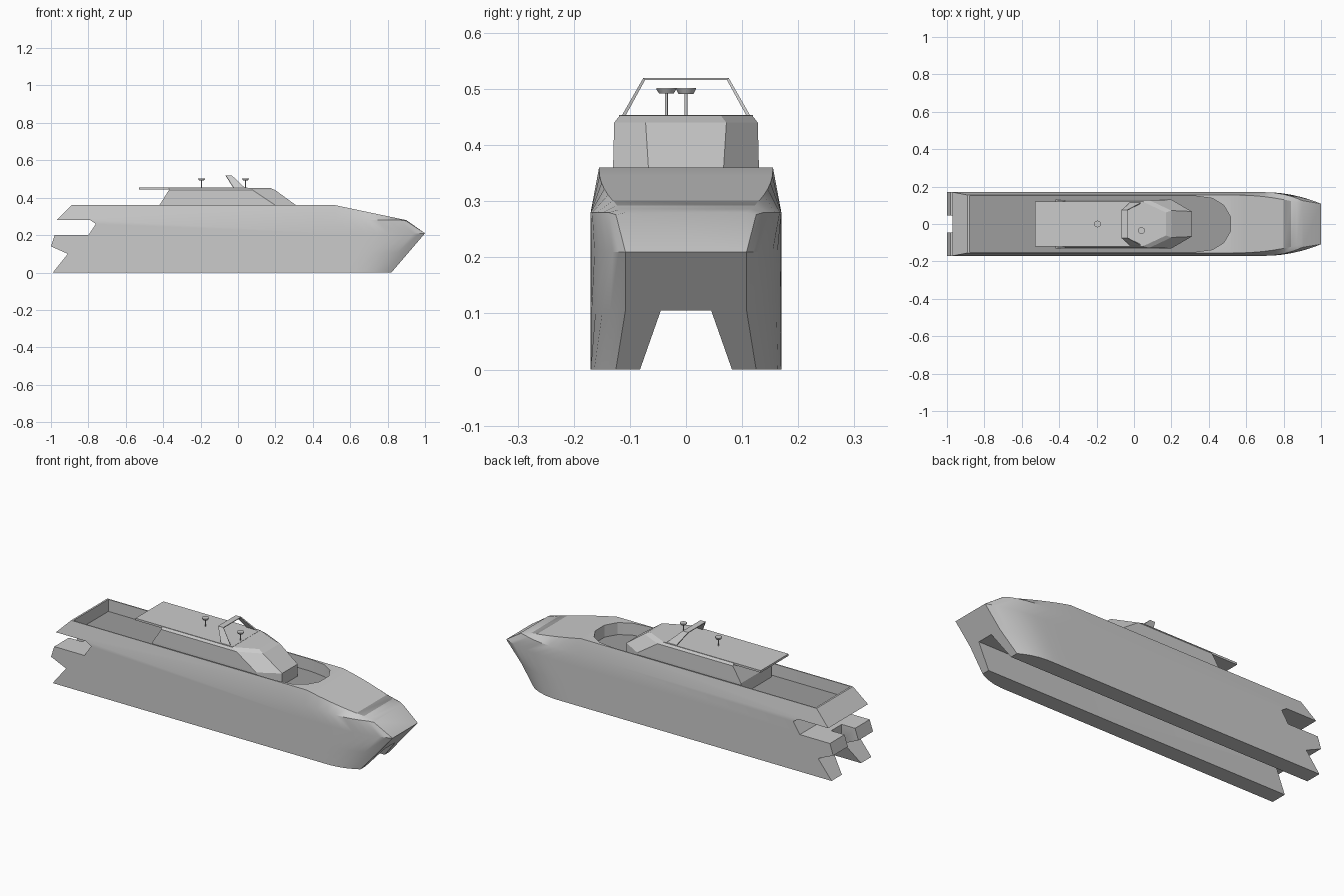
import bpy, bmesh, math
from mathutils import Vector

if "Cube" in bpy.data.objects:
    bpy.data.objects.remove(bpy.data.objects["Cube"])


def make_mat(name, value):
    m = bpy.data.materials.new(name)
    m.use_nodes = True
    col = (value, value, value, 1)
    m.diffuse_color = col
    m.node_tree.nodes["Principled BSDF"].inputs["Base Color"].default_value = col
    return m


light_grey = make_mat("light grey", 0.6)
deck_grey = make_mat("deck grey", 0.34)


def loft(name, rings, front_caps=None, mats=(light_grey,)):
    """Skin closed rings of points into a solid."""
    bm = bmesh.new()
    vs = [[bm.verts.new(p) for p in ring] for ring in rings]
    n = len(rings[0])
    for a, b in zip(vs, vs[1:]):
        for i in range(n):
            j = (i + 1) % n
            bm.faces.new((a[i], a[j], b[j], b[i]))
    for cap in front_caps or [range(n)]:
        bm.faces.new([vs[0][i] for i in cap])
    bm.faces.new(vs[-1])
    bmesh.ops.recalc_face_normals(bm, faces=bm.faces)
    mesh = bpy.data.meshes.new(name)
    bm.to_mesh(mesh)
    bm.free()
    for m in mats:
        mesh.materials.append(m)
    ob = bpy.data.objects.new(name, mesh)
    bpy.context.collection.objects.link(ob)
    return ob


def activate(ob):
    bpy.ops.object.select_all(action='DESELECT')
    ob.select_set(True)
    bpy.context.view_layer.objects.active = ob


def smooth(ob, angle=28):
    activate(ob)
    bpy.ops.object.shade_smooth_by_angle(angle=math.radians(angle))


def cut(ob, cutter):
    cutter.hide_render = True
    mod = ob.modifiers.new("cut", 'BOOLEAN')
    mod.operation = 'DIFFERENCE'
    mod.solver = 'EXACT'
    mod.object = cutter
    activate(ob)
    bpy.ops.object.modifier_apply(modifier=mod.name)
    bpy.data.objects.remove(cutter)


def mirrored(half):
    return half + [(x, -y, z) for x, y, z in reversed(half)]


# Twin hull: sections follow the raked bow, then run straight aft
def ease(d, front, full, length):
    return full - (full - front) * max(0, 1 - d / length) ** 2


def hull_ring(d, aft=False):
    top = 0.28 + 0.08 * min(1, d / 0.38)
    half = [
        (0.91, 0.045, 0.105),
        (0.82, 0.082, 0),
        (0.82, ease(d, 0.125, 0.17, 0.16), 0),
        (0.91, ease(d, 0.108, 0.17, 0.24), 0.105),
        (1.0, ease(d, 0.108, 0.17, 0.3), 0.21),
        (0.9, ease(d, 0.125, 0.17, 0.2), min(0.28, top - 0.004)),
        (0.9, ease(d, 0.108, 0.155, 0.36), top),
    ]
    return mirrored([(-1.06 if aft else x - d, y, z) for x, y, z in half])


steps = [0, 0.03, 0.06, 0.1, 0.15, 0.2, 0.25, 0.31, 0.38, 0.5]
rings = [hull_ring(d) for d in steps] + [hull_ring(2, True)]
bow_caps = [[0, 1, 2, 3, 4, 9, 10, 11, 12, 13], [4, 5, 6, 7, 8, 9]]
hull = loft("hull", rings, bow_caps, (light_grey, deck_grey))

# Stepped stern profile, cut right across
stern = [(-1.006, -0.02), (-0.99, 0), (-0.91, 0.1), (-1.0, 0.14), (-0.98, 0.2),
         (-0.8, 0.2), (-0.76, 0.26), (-0.79, 0.28), (-0.97, 0.28), (-0.87, 0.38),
         (-1.2, 0.38), (-1.2, -0.02)]
cut(hull, loft("stern_cutter", [[(x, y, z) for x, z in stern] for y in (-0.3, 0.3)]))

# Slot in the stern platform between the hulls
slot = [(-1.1, -0.045), (-0.9, -0.045), (-0.9, 0.045), (-1.1, 0.045)]
cut(hull, loft("slot_cutter", [[(x, y, z) for x, y in slot] for z in (0.05, 0.24)]))

# Sunken deck with a rounded front end
FLOOR = 0.295
well = [(-0.88, 0.149), (0.33, 0.149), (0.42, 0.137), (0.48, 0.1), (0.515, 0.04)]
well += [(x, -y) for x, y in reversed(well)]
cut(hull, loft("well_cutter", [[(x, y, z) for x, y in well] for z in (FLOOR, 0.45)]))
for f in hull.data.polygons:
    if f.normal.z > 0.9 and abs(f.center.z - FLOOR) < 0.004:
        f.material_index = 1
smooth(hull)

# Cabin: upright base, raked and chamfered front, bevelled crown
levels = [
    (FLOOR - 0.005, [(-0.42, 0.13), (0.2, 0.13), (0.31, 0.067)]),
    (0.36, [(-0.42, 0.13), (0.2, 0.13), (0.31, 0.067)]),
    (0.44, [(-0.37, 0.128), (0.08, 0.128), (0.2, 0.072)]),
    (0.453, [(-0.37, 0.118), (0.05, 0.118), (0.17, 0.062)]),
]
loft("cabin", [mirrored([(x, y, z) for x, y in pts]) for z, pts in levels])

# Flat roof overhanging aft
roof = [(-0.53, 0.119), (0.05, 0.119)]
loft("roof", [mirrored([(x, y, z) for x, y in roof]) for z in (0.443, 0.454)])

# Raked arch of flat plate
arch = [(0.01, -0.116, 0.45, 0.03), (-0.05, -0.076, 0.52, 0.016)]
arch += [(x, -y, z, w) for x, y, z, w in reversed(arch)]
loft("arch", [[(x - w, y, z), (x + w, y, z),
               (x + w, y * 0.96, z - 0.004), (x - w, y * 0.96, z - 0.004)]
              for x, y, z, w in arch])


# Slim masts topped with flared discs
def round_part(name, x, y, profile, sides=16):
    ob = loft(name, [[(x + r * math.cos(2 * math.pi * i / sides),
                       y + r * math.sin(2 * math.pi * i / sides), z)
                      for i in range(sides)] for r, z in profile])
    smooth(ob)


for name, x, y, low in (("aft", -0.195, 0, 0.491), ("forward", 0.04, -0.035, 0.492)):
    round_part(name + "_mast", x, y, [(0.0025, 0.45), (0.0025, 0.495)])
    round_part(name + "_disc", x, y, [(0.013, low), (0.018, 0.5), (0.018, 0.502)])
